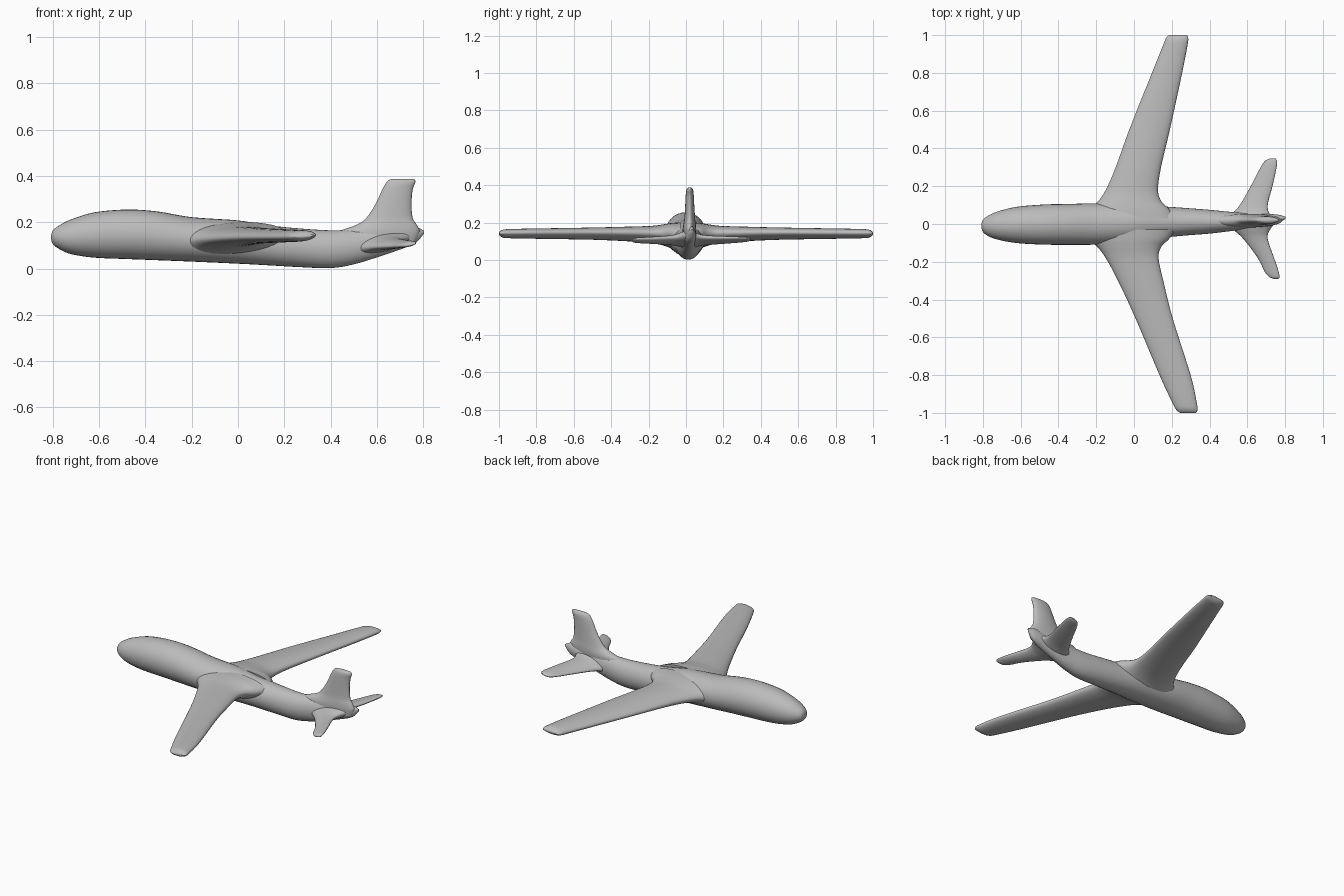
import bpy, bmesh, math

grey = bpy.data.materials.new("airframe grey")
grey.diffuse_color = (0.5, 0.5, 0.5, 1)


def curve(a, b, c, d, t):
    """Smooth curve between b and c."""
    return 0.5 * (2 * b + (c - a) * t + (2 * a - 5 * b + 4 * c - d) * t * t
                  + (3 * b - a - 3 * c + d) * t ** 3)


def loft(name, axes, stations, slope=0.0, sides=32, steps=4):
    """Oval sections: (position, chord low, chord high, thickness centre, half thickness).
    axes gives the x/y/z index of position, chord and thickness."""
    n = len(stations)
    rows = []
    for i in range(n - 1):
        quad = [stations[min(max(i + k, 0), n - 1)] for k in (-1, 0, 1, 2)]
        for s in range(steps):
            rows.append([curve(*v, s / steps) for v in zip(*quad)])
    rows.append(list(stations[-1]))

    bm = bmesh.new()
    rings = []
    for pos, low, high, centre, half in rows:
        mid, reach = (low + high) / 2, (high - low) / 2
        ring = []
        for k in range(sides):
            a = 2 * math.pi * k / sides
            co = [0, 0, 0]
            co[axes[0]] = pos
            co[axes[1]] = mid + reach * math.cos(a)
            co[axes[2]] = centre + half * math.sin(a) + slope * reach * math.cos(a)
            ring.append(bm.verts.new(co))
        rings.append(ring)
    for r, q in zip(rings, rings[1:]):
        for k in range(sides):
            j = (k + 1) % sides
            bm.faces.new((r[k], r[j], q[j], q[k]))
    bm.faces.new(rings[0])
    bm.faces.new(rings[-1])
    bmesh.ops.recalc_face_normals(bm, faces=bm.faces)
    mesh = bpy.data.meshes.new(name)
    bm.to_mesh(mesh)
    bm.free()
    mesh.materials.append(grey)
    obj = bpy.data.objects.new(name, mesh)
    bpy.context.collection.objects.link(obj)
    bpy.ops.object.select_all(action='DESELECT')
    obj.select_set(True)
    bpy.context.view_layer.objects.active = obj
    bpy.ops.object.shade_smooth_by_angle(angle=math.radians(50))
    return obj


# Fuselage: runs along x, chord is height, thickness is width
loft("fuselage", (0, 2, 1), [
    (-0.808, 0.128, 0.142, -0.01, 0.008),
    (-0.80, 0.105, 0.165, -0.01, 0.032),
    (-0.77, 0.083, 0.188, -0.01, 0.055),
    (-0.72, 0.062, 0.213, -0.008, 0.075),
    (-0.62, 0.047, 0.243, -0.005, 0.096),
    (-0.48, 0.041, 0.255, -0.003, 0.106),
    (-0.35, 0.036, 0.247, -0.002, 0.108),
    (-0.20, 0.030, 0.222, 0.0, 0.109),
    (0.0, 0.021, 0.208, 0.005, 0.10),
    (0.13, 0.014, 0.187, 0.01, 0.085),
    (0.27, 0.006, 0.173, 0.012, 0.073),
    (0.40, 0.002, 0.165, 0.012, 0.063),
    (0.50, 0.018, 0.168, 0.013, 0.052),
    (0.60, 0.048, 0.172, 0.016, 0.042),
    (0.70, 0.082, 0.178, 0.02, 0.034),
    (0.765, 0.108, 0.180, 0.027, 0.022),
    (0.803, 0.150, 0.164, 0.033, 0.005)])

# Wings: run along y with roots flaring into the body
loft("left_wing", (1, 0, 2), [
    (0.03, -0.27, 0.22, 0.125, 0.075),
    (0.08, -0.235, 0.185, 0.13, 0.066),
    (0.12, -0.19, 0.145, 0.134, 0.056),
    (0.18, -0.15, 0.127, 0.136, 0.046),
    (0.30, -0.097, 0.143, 0.139, 0.039),
    (0.50, -0.025, 0.19, 0.141, 0.032),
    (0.80, 0.095, 0.255, 0.141, 0.027),
    (0.95, 0.155, 0.284, 0.141, 0.024),
    (0.985, 0.17, 0.287, 0.141, 0.018),
    (1.0, 0.185, 0.28, 0.141, 0.006)], slope=0.06)
loft("right_wing", (1, 0, 2), [
    (-0.03, -0.27, 0.22, 0.125, 0.075),
    (-0.08, -0.24, 0.185, 0.13, 0.066),
    (-0.12, -0.195, 0.145, 0.134, 0.056),
    (-0.18, -0.15, 0.13, 0.136, 0.046),
    (-0.30, -0.085, 0.155, 0.139, 0.039),
    (-0.50, 0.008, 0.205, 0.141, 0.032),
    (-0.80, 0.135, 0.30, 0.141, 0.027),
    (-0.95, 0.205, 0.333, 0.141, 0.024),
    (-0.985, 0.225, 0.336, 0.141, 0.018),
    (-1.0, 0.245, 0.328, 0.141, 0.006)], slope=0.06)

# Tailplanes: swept, nose-down
loft("left_tailplane", (1, 0, 2), [
    (0.015, 0.47, 0.76, 0.112, 0.045),
    (0.05, 0.515, 0.72, 0.108, 0.033),
    (0.10, 0.56, 0.708, 0.106, 0.023),
    (0.20, 0.618, 0.733, 0.107, 0.017),
    (0.30, 0.67, 0.755, 0.11, 0.013),
    (0.335, 0.695, 0.756, 0.111, 0.010),
    (0.346, 0.72, 0.75, 0.112, 0.004)], slope=0.2)
loft("right_tailplane", (1, 0, 2), [
    (0.015, 0.47, 0.76, 0.112, 0.045),
    (-0.03, 0.525, 0.72, 0.108, 0.033),
    (-0.08, 0.58, 0.708, 0.106, 0.023),
    (-0.18, 0.655, 0.742, 0.105, 0.017),
    (-0.25, 0.69, 0.765, 0.105, 0.013),
    (-0.28, 0.715, 0.77, 0.105, 0.010),
    (-0.29, 0.74, 0.765, 0.105, 0.004)], slope=0.2)

# Tail fin: rises along z with a curved front root
loft("tail_fin", (2, 0, 1), [
    (0.12, 0.40, 0.77, 0.016, 0.034),
    (0.16, 0.435, 0.785, 0.018, 0.036),
    (0.19, 0.515, 0.772, 0.019, 0.033),
    (0.22, 0.556, 0.755, 0.02, 0.029),
    (0.28, 0.595, 0.75, 0.02, 0.025),
    (0.34, 0.623, 0.755, 0.02, 0.022),
    (0.37, 0.64, 0.766, 0.02, 0.019),
    (0.383, 0.653, 0.765, 0.02, 0.013),
    (0.388, 0.67, 0.755, 0.02, 0.005)])
